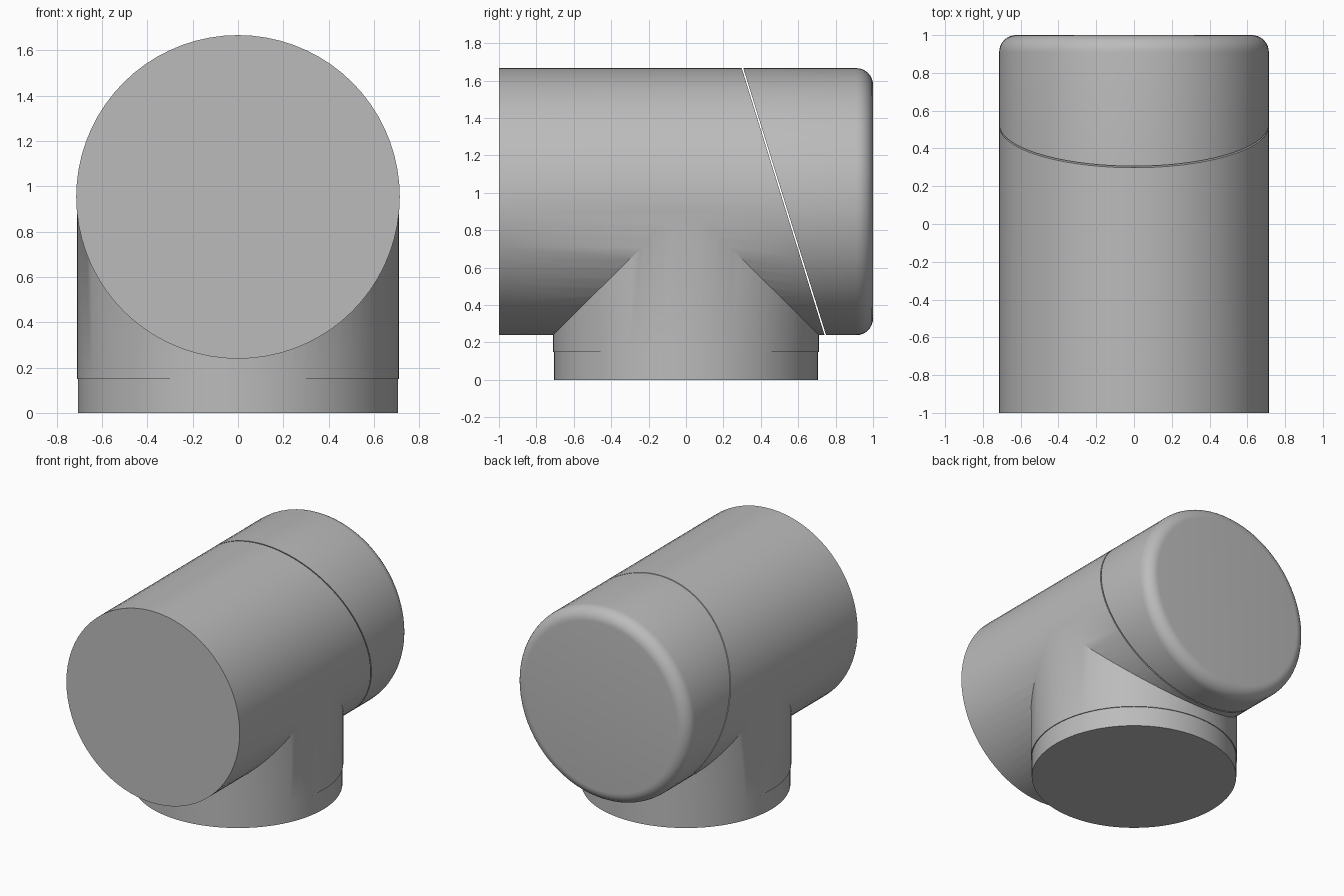
import bpy, bmesh, math
from mathutils import Vector, Matrix

if "Cube" in bpy.data.objects:
    bpy.data.objects.remove(bpy.data.objects["Cube"], do_unlink=True)

R, AXIS_Z, SEGMENTS = 0.714, 0.953, 72
SEAM_TOP, SEAM_LOW = Vector((0, 0.302, 1.667)), Vector((0, 0.745, 0.239))
GAP = 0.008

grey = bpy.data.materials.new("plain grey")
grey.use_nodes = True
grey.diffuse_color = (0.5, 0.5, 0.5, 1)
grey.node_tree.nodes["Principled BSDF"].inputs["Base Color"].default_value = grey.diffuse_color


def lathe(name, profile, matrix=Matrix()):
    """Spin a (radius, height) profile about z and cap both ends."""
    bm = bmesh.new()
    rings = []
    for r, h in profile:
        angles = [2 * math.pi * i / SEGMENTS for i in range(SEGMENTS)]
        rings.append([bm.verts.new((r * math.cos(a), r * math.sin(a), h)) for a in angles])
    for low, high in zip(rings, rings[1:]):
        for i in range(SEGMENTS):
            j = (i + 1) % SEGMENTS
            bm.faces.new((low[i], low[j], high[j], high[i]))
    bm.faces.new(rings[0][::-1])
    bm.faces.new(rings[-1])
    bm.transform(matrix)
    mesh = bpy.data.meshes.new(name)
    bm.to_mesh(mesh)
    bm.free()
    mesh.materials.append(grey)
    obj = bpy.data.objects.new(name, mesh)
    bpy.context.collection.objects.link(obj)
    return obj


def cut(obj, point, normal):
    """Remove what lies on the normal side of a plane and close the hole."""
    bm = bmesh.new()
    bm.from_mesh(obj.data)
    res = bmesh.ops.bisect_plane(bm, geom=bm.verts[:] + bm.edges[:] + bm.faces[:],
                                 plane_co=point, plane_no=normal, clear_outer=True)
    rim = [e for e in res["geom_cut"] if isinstance(e, bmesh.types.BMEdge)]
    bmesh.ops.holes_fill(bm, edges=rim, sides=0)
    bmesh.ops.recalc_face_normals(bm, faces=bm.faces[:])
    bm.to_mesh(obj.data)
    bm.free()


def activate(obj):
    bpy.ops.object.select_all(action='DESELECT')
    obj.select_set(True)
    bpy.context.view_layer.objects.active = obj


# Horizontal barrel: sharp front rim, rounded back rim
fillet = 0.09
profile = [(R, -1)]
for k in range(9):
    a = math.pi / 2 * k / 8
    profile.append((R - fillet + fillet * math.cos(a), 1 - fillet + fillet * math.sin(a)))
lay_down = Matrix.Translation((0, 0, AXIS_Z)) @ Matrix.Rotation(-math.pi / 2, 4, 'X')
body = lathe("tee_body", profile, lay_down)
cap = lathe("end_cap", profile, lay_down)

# Upright branch with a slightly narrower collar at its foot
branch = lathe("branch", [(0.705, 0), (0.705, 0.15), (0.711, 0.15), (0.711, AXIS_Z)])
activate(body)
union = body.modifiers.new("join branch", 'BOOLEAN')
union.operation, union.solver, union.object = 'UNION', 'EXACT', branch
bpy.ops.object.modifier_apply(modifier=union.name)
bpy.data.objects.remove(branch, do_unlink=True)

# Slanted open seam between body and cap
slope = SEAM_TOP - SEAM_LOW
normal = Vector((0, slope.z, -slope.y)).normalized()
cut(body, SEAM_TOP - normal * GAP / 2, normal)
cut(cap, SEAM_TOP + normal * GAP / 2, -normal)

for part in (body, cap):
    activate(part)
    bpy.ops.object.shade_smooth_by_angle(angle=math.radians(30))
